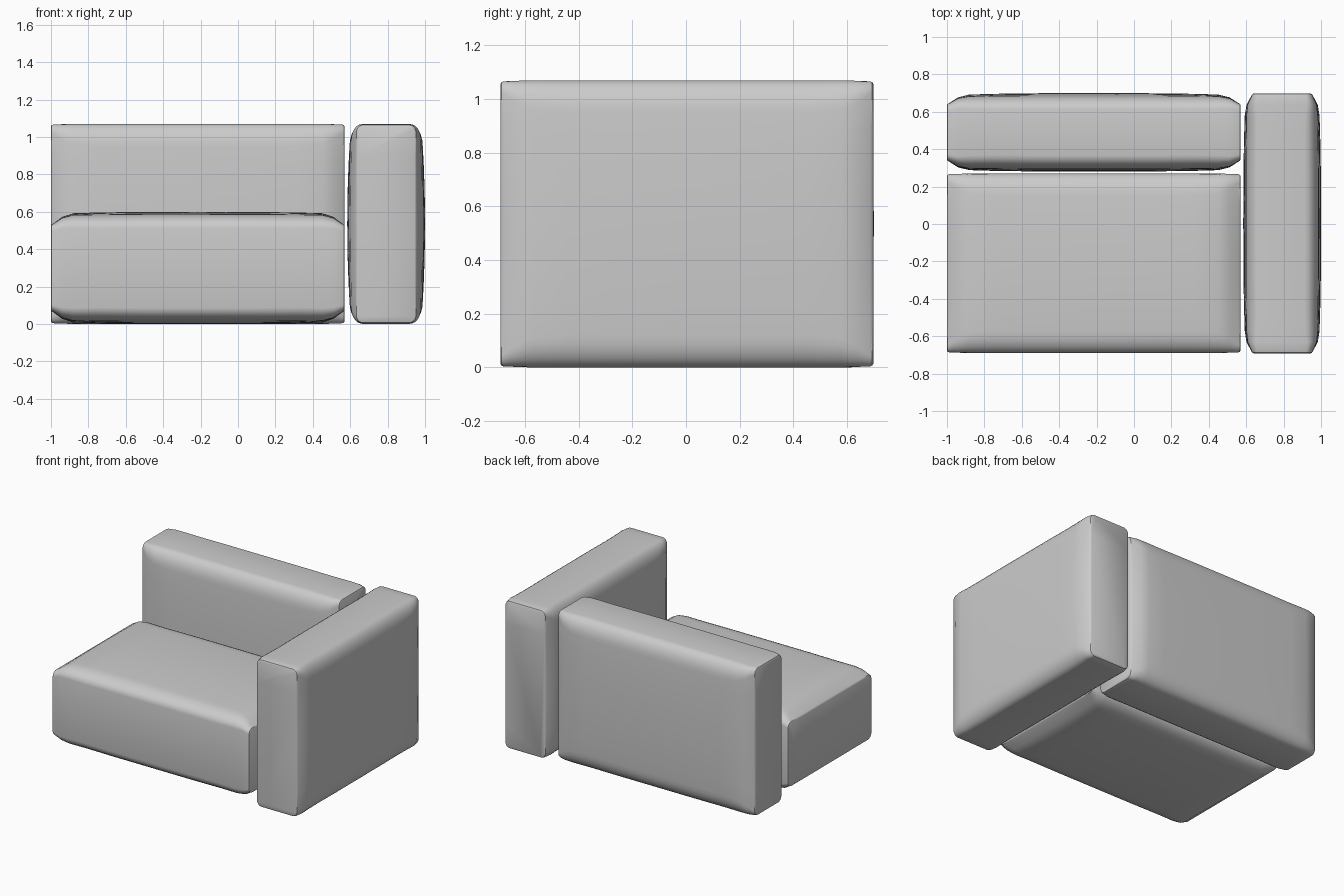
import bpy, bmesh, math
from mathutils import Vector

cube = bpy.data.objects.get("Cube")
if cube:
    bpy.data.objects.remove(cube)

fabric = bpy.data.materials.new("grey_fabric")
fabric.use_nodes = True
grey = (0.6, 0.6, 0.6, 1)
fabric.diffuse_color = grey
bsdf = fabric.node_tree.nodes["Principled BSDF"]
bsdf.inputs["Base Color"].default_value = grey
bsdf.inputs["Roughness"].default_value = 0.8


def section(half_thick, half_width, r_thick, r_width, dome, steps=6):
    """Rounded rectangle as (thickness, width) pairs with slightly domed faces."""
    quarter = []
    for i in range(steps + 1):
        a = math.pi / 2 * i / steps
        quarter.append((half_thick - r_thick * (1 - math.cos(a)),
                        half_width - r_width * (1 - math.sin(a))))
    flat = quarter[0][1]
    side = [(half_thick + dome * (1 - (k / 4) ** 2), flat * k / 4) for k in range(4)]
    upper = side + quarter
    right = [(t, -w) for t, w in reversed(upper[1:])] + upper
    return right + [(-t, -w) for t, w in right]


def cushion(name, centre, length, width, thick, end_thick, axes):
    """Loft domed sections along the length; axes = (length, width, thickness)."""
    half, hw, ht, he = length / 2, width / 2, thick / 2, end_thick / 2
    # distance from the end, half thickness, half width, corner radii, dome
    start = [
        (0.0, he - 0.010, hw - 0.014, 0.03, 0.035, 0.0),
        (0.004, he - 0.003, hw - 0.007, 0.035, 0.04, 0.0),
        (0.012, he, hw - 0.004, 0.035, 0.045, 0.002),
        (0.06, (he + ht) / 2, hw - 0.002, 0.055, 0.08, 0.005),
        (0.12, ht - 0.016, hw, 0.07, 0.11, 0.008),
        (0.25, ht - 0.014, hw, 0.075, 0.12, 0.010),
        (half * 0.6, ht - 0.012, hw, 0.075, 0.12, 0.011),
    ]
    stations = [(-half + s[0], *s[1:]) for s in start]
    stations.append((0, ht - 0.012, hw, 0.075, 0.12, 0.012))
    stations += [(half - s[0], *s[1:]) for s in reversed(start)]

    bm = bmesh.new()
    rings = []
    for pos, t, w, rt, rw, dome in stations:
        ring = []
        for a, b in section(t, w, rt, rw, dome):
            p = Vector(centre)
            p[axes[0]] += pos
            p[axes[1]] += b
            p[axes[2]] += a
            ring.append(bm.verts.new(p))
        rings.append(ring)
    count = len(rings[0])
    for r0, r1 in zip(rings, rings[1:]):
        for i in range(count):
            j = (i + 1) % count
            bm.faces.new((r0[i], r0[j], r1[j], r1[i]))
    bm.faces.new(rings[0])
    bm.faces.new(rings[-1])
    bmesh.ops.recalc_face_normals(bm, faces=bm.faces)

    mesh = bpy.data.meshes.new(name)
    bm.to_mesh(mesh)
    bm.free()
    mesh.materials.append(fabric)
    obj = bpy.data.objects.new(name, mesh)
    bpy.context.collection.objects.link(obj)
    bpy.ops.object.select_all(action="DESELECT")
    obj.select_set(True)
    bpy.context.view_layer.objects.active = obj
    bpy.ops.object.shade_smooth_by_angle(angle=math.radians(35))


X, Y, Z = 0, 1, 2
# Seat block, lying flat
cushion("seat", (-0.215, -0.21, 0.3), 1.57, 0.96, 0.6, 0.47, (X, Y, Z))
# Backrest, standing behind the seat
cushion("backrest", (-0.215, 0.49, 0.535), 1.57, 1.07, 0.42, 0.31, (X, Z, Y))
# Single armrest on the left
cushion("armrest", (0.792, 0.003, 0.535), 1.39, 1.07, 0.416, 0.325, (Y, Z, X))
